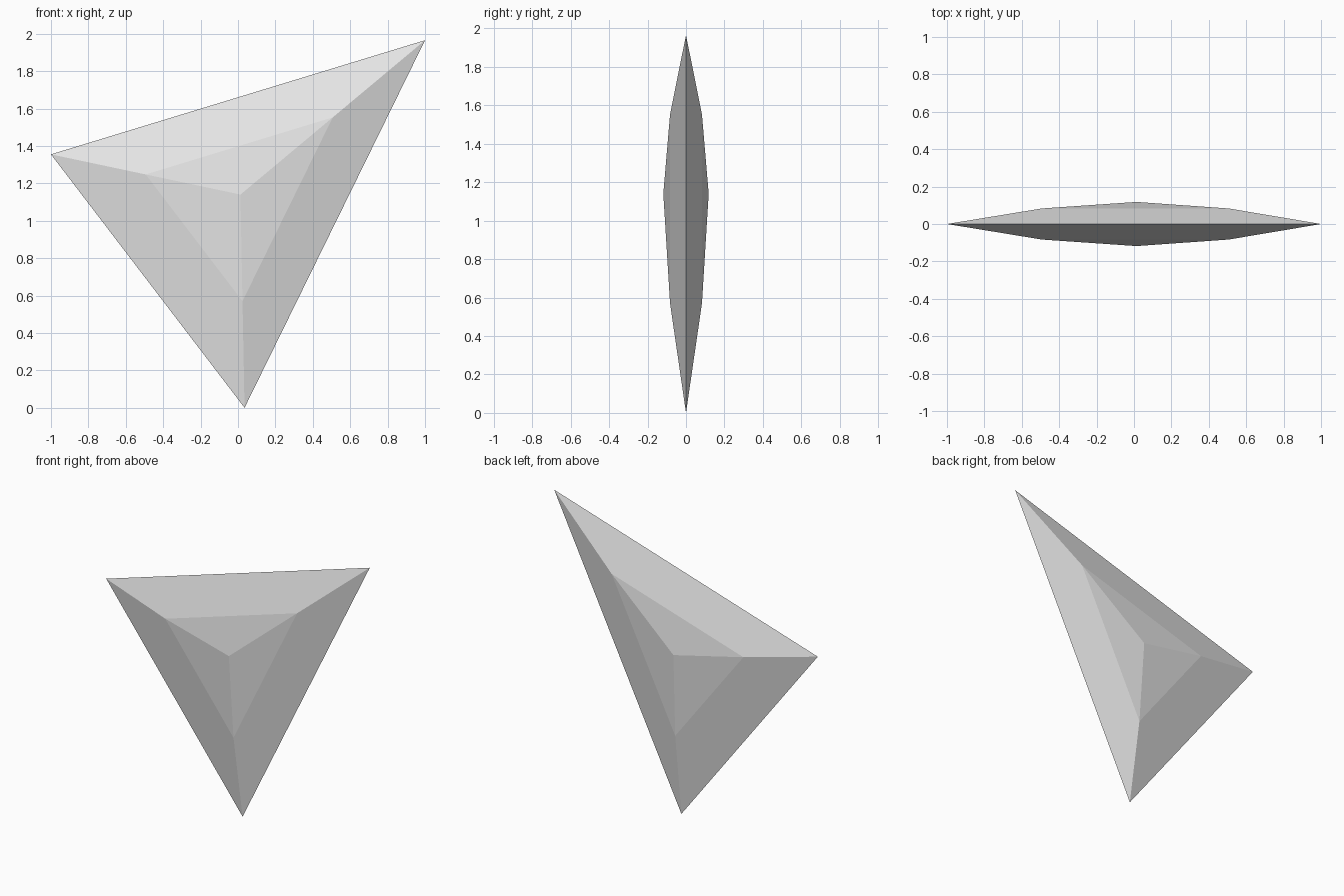
import bpy
import bmesh
from mathutils import Vector

cube = bpy.data.objects.get("Cube")
if cube:
    bpy.data.objects.remove(cube, do_unlink=True)

# Plain grey material
grey = bpy.data.materials.new("light_grey")
grey.use_nodes = True
colour = (0.8, 0.8, 0.8, 1)
grey.diffuse_color = colour
grey.node_tree.nodes["Principled BSDF"].inputs["Base Color"].default_value = colour

# Outline of the shard in the xz plane, and the point its facets rise to
outline = [Vector((-1, 0, 1.355)), Vector((0.035, 0, 0)), Vector((1, 0, 1.965))]
centre = Vector((0.013, 0, 1.14))
MID_DEPTH, PEAK_DEPTH = 0.083, 0.118

bm = bmesh.new()
rim = [bm.verts.new(p) for p in outline]

# Each side has a steep outer band and a shallow three-sided peak
for side in (-1, 1):
    ring = [bm.verts.new(p.lerp(centre, 0.5) + Vector((0, side * MID_DEPTH, 0)))
            for p in outline]
    peak = bm.verts.new(centre + Vector((0, side * PEAK_DEPTH, 0)))
    for i in range(3):
        j = (i + 1) % 3
        bm.faces.new((rim[i], rim[j], ring[j], ring[i]))
        bm.faces.new((ring[i], ring[j], peak))

bmesh.ops.recalc_face_normals(bm, faces=bm.faces)
mesh = bpy.data.meshes.new("faceted_shard")
bm.to_mesh(mesh)
bm.free()
mesh.materials.append(grey)
shard = bpy.data.objects.new("faceted_shard", mesh)
bpy.context.collection.objects.link(shard)
